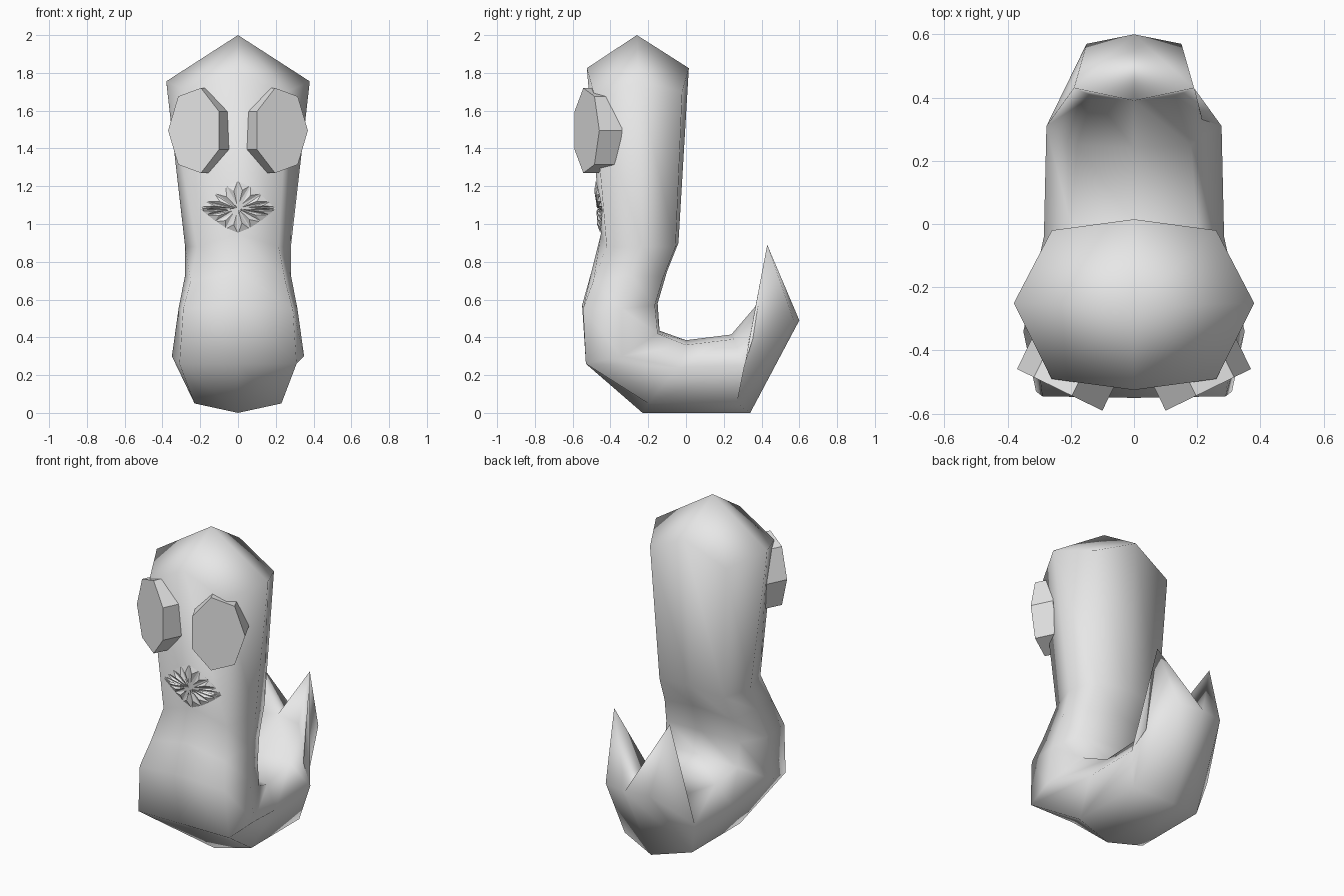
import bpy, bmesh, math, random
from mathutils import Vector

if "Cube" in bpy.data.objects:
    bpy.data.objects.remove(bpy.data.objects["Cube"])

random.seed(4)
grey = bpy.data.materials.new("plain_grey")
grey.diffuse_color = (0.8, 0.8, 0.8, 1)
grey.use_nodes = True
grey.node_tree.nodes["Principled BSDF"].inputs["Base Color"].default_value = grey.diffuse_color


def finish(name, bm, smooth):
    bmesh.ops.recalc_face_normals(bm, faces=bm.faces)
    for f in bm.faces:
        f.smooth = smooth
    mesh = bpy.data.meshes.new(name)
    bm.to_mesh(mesh)
    bm.free()
    mesh.materials.append(grey)
    obj = bpy.data.objects.new(name, mesh)
    bpy.context.collection.objects.link(obj)
    return obj


# Body: eight-sided rings given as half profiles
# (front centre, front corner, side, back corner, back centre)
rings = [
    [(0, -.525, 1.825), (.26, -.49, 1.70), (.38, -.25, 1.755), (.26, -.02, 1.70), (0, .015, 1.825)],
    [(0, -.45, .95), (.215, -.42, .88), (.28, -.23, .88), (.22, -.055, .88), (0, -.04, .90)],
    [(0, -.50, .75), (.25, -.49, .70), (.28, -.29, .73), (.23, -.12, .72), (0, -.10, .75)],
    [(0, -.55, .57), (.29, -.545, .55), (.315, -.34, .55), (.25, -.165, .57), (0, -.15, .58)],
    [(0, -.53, .26), (.31, -.53, .26), (.35, -.34, .30), (.25, -.15, .42), (0, -.14, .435)],
    [(0, -.23, 0), (.23, -.20, .05), (.285, -.04, .24), (.20, .0, .36), (0, .0, .385)],
    [(0, .34, 0), (.23, .27, .05), (.277, .31, .25), (.18, .25, .39), (0, .24, .415)],
    [(0, .60, .49), (.15, .57, .49), (.19, .43, .89), (.13, .405, .56), (0, .39, .59)],
]
bm = bmesh.new()
loops = []
for half in rings:
    full = half + [(-x, y, z) for x, y, z in half[3:0:-1]]
    loops.append([bm.verts.new(p) for p in full])
for a, b in zip(loops, loops[1:]):
    for i in range(8):
        j = (i + 1) % 8
        bm.faces.new((a[i], a[j], b[j], b[i]))
# Head peak
peak = bm.verts.new((0, -.26, 2.0))
for i in range(8):
    bm.faces.new((peak, loops[0][i], loops[0][(i + 1) % 8]))
# Forked tail tip, folded between its two points
t = loops[-1]
for s, c, d in ((2, 1, 3), (6, 7, 5)):
    bm.faces.new((t[0], t[c], t[s]))
    bm.faces.new((t[0], t[s], t[4]))
    bm.faces.new((t[4], t[s], t[d]))
finish("body", bm, True)


# Eyes: seven-sided upright discs turned outward
def eye(name, side):
    bm = bmesh.new()
    yaw = math.radians(26)
    across = Vector((math.cos(yaw), math.sin(yaw), 0))
    inward = Vector((-math.sin(yaw), math.cos(yaw), 0))
    centre = Vector((.228, -.528, 1.495))
    caps = []
    for depth in (0, .135):
        ring = []
        for k in range(7):
            a = math.tau * k / 7
            p = centre + across * .158 * math.cos(a) + inward * depth
            ring.append(bm.verts.new((p.x * side, p.y, p.z + .231 * math.sin(a))))
        bm.faces.new(ring)
        caps.append(ring)
    for k in range(7):
        j = (k + 1) % 7
        bm.faces.new((caps[0][k], caps[0][j], caps[1][j], caps[1][k]))
    finish(name, bm, False)


eye("right_eye", 1)
eye("left_eye", -1)


# Mouth: lens-shaped opening filled with teeth pointing to the middle
def rim(a, y_off):
    c, s = math.cos(a), math.sin(a)
    height = .145 if s > 0 else .125
    x = .2 * c
    z = 1.08 + math.copysign(height * (1 - abs(c) ** 1.4), s)
    return Vector((x, -.455 - .085 * (z - 1.0) + .12 * abs(x) + y_off, z))


count = 20
bm = bmesh.new()
edge = [bm.verts.new(rim(math.tau * (k + .001) / count, -.003)) for k in range(count)]
hub = bm.verts.new((0, -.464, 1.08))
for k in range(count):
    bm.faces.new((hub, edge[k], edge[(k + 1) % count]))
finish("mouth", bm, False)

bm = bmesh.new()
for k in range(count):
    a0, a1 = (math.tau * (k + d) / count for d in (.05, .95))
    p, q = rim(a0, -.004), rim(a1, -.004)
    mid = (p + q) / 2
    reach = random.uniform(.7, .98)
    tip = mid.lerp(Vector((0, -.474, 1.08)), reach)
    ridge = mid.lerp(tip, .35) + Vector((0, -.012, 0))
    p, q, tip, ridge = (bm.verts.new(v) for v in (p, q, tip, ridge))
    bm.faces.new((p, q, ridge))
    bm.faces.new((q, tip, ridge))
    bm.faces.new((tip, p, ridge))
finish("teeth", bm, False)
